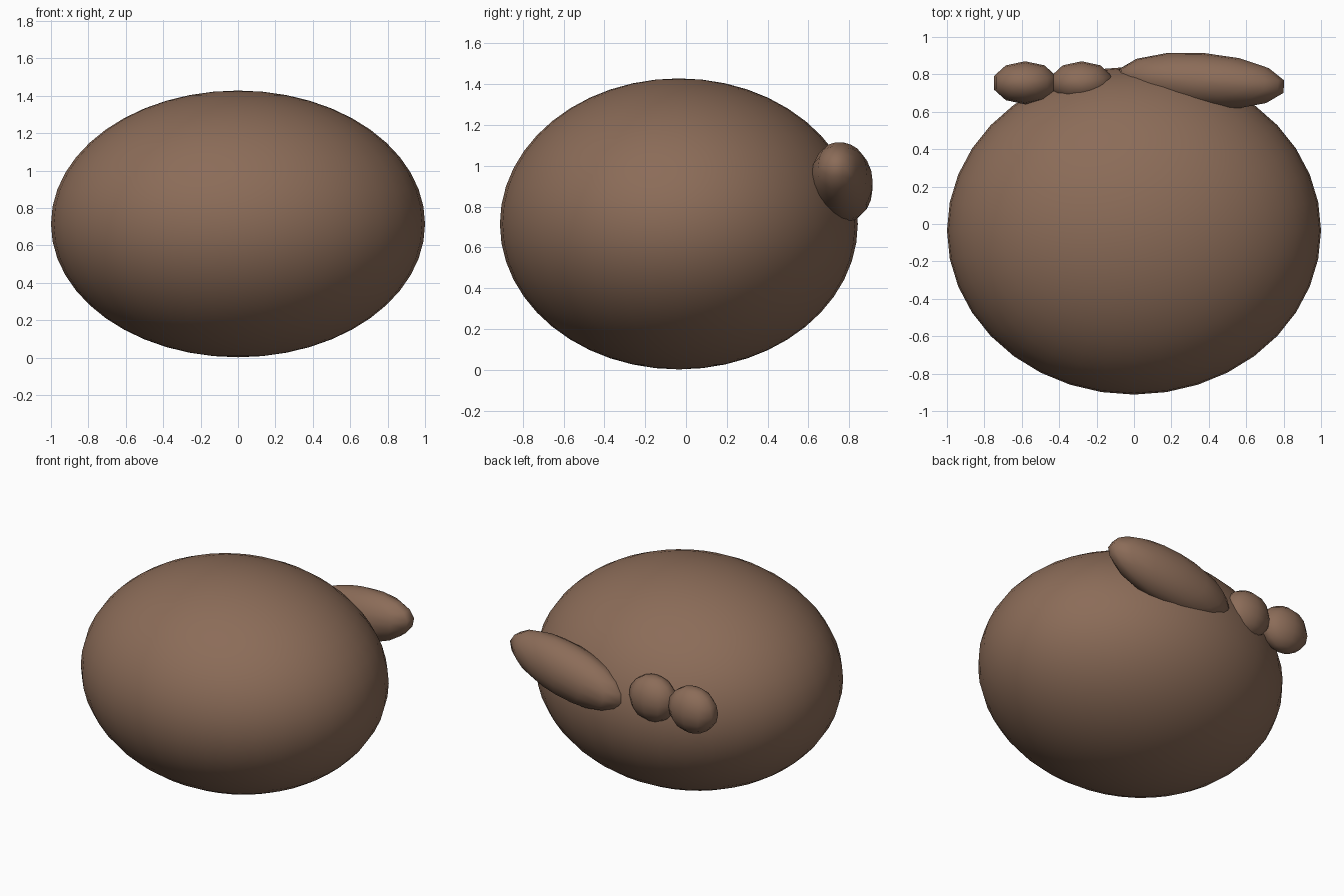
import bpy
import bmesh
from math import radians

default = bpy.data.objects.get("Cube")
if default:
    bpy.data.objects.remove(default, do_unlink=True)

# One brown for everything
brown = bpy.data.materials.new("warm brown")
brown.use_nodes = True
color = (0.26, 0.15, 0.098, 1)
brown.diffuse_color = color
brown.node_tree.nodes["Principled BSDF"].inputs["Base Color"].default_value = color


def ellipsoid(name, center, radii, segments, rings, tilt=(0, 0, 0)):
    """Smooth sphere scaled to the given radii, tilt in degrees."""
    bm = bmesh.new()
    bmesh.ops.create_uvsphere(bm, u_segments=segments, v_segments=rings, radius=1)
    bmesh.ops.scale(bm, vec=radii, verts=bm.verts)
    for face in bm.faces:
        face.smooth = True
    mesh = bpy.data.meshes.new(name)
    bm.to_mesh(mesh)
    bm.free()
    mesh.materials.append(brown)
    obj = bpy.data.objects.new(name, mesh)
    obj.location = center
    obj.rotation_euler = [radians(a) for a in tilt]
    bpy.context.collection.objects.link(obj)
    return obj


# Main rounded body
ellipsoid("body", (0, -0.035, 0.715), (1, 0.877, 0.713), 36, 24)

# Long lobe lying across the back, one end raised
ellipsoid("long_lobe", (0.36, 0.765, 0.92), (0.462, 0.15, 0.18), 14, 10, (0, -11, -4))

# Two small lobes side by side on the back
ellipsoid("small_lobe_inner", (-0.28, 0.755, 0.9), (0.172, 0.115, 0.154), 10, 8)
ellipsoid("small_lobe_outer", (-0.582, 0.755, 0.9), (0.176, 0.115, 0.154), 10, 8)
